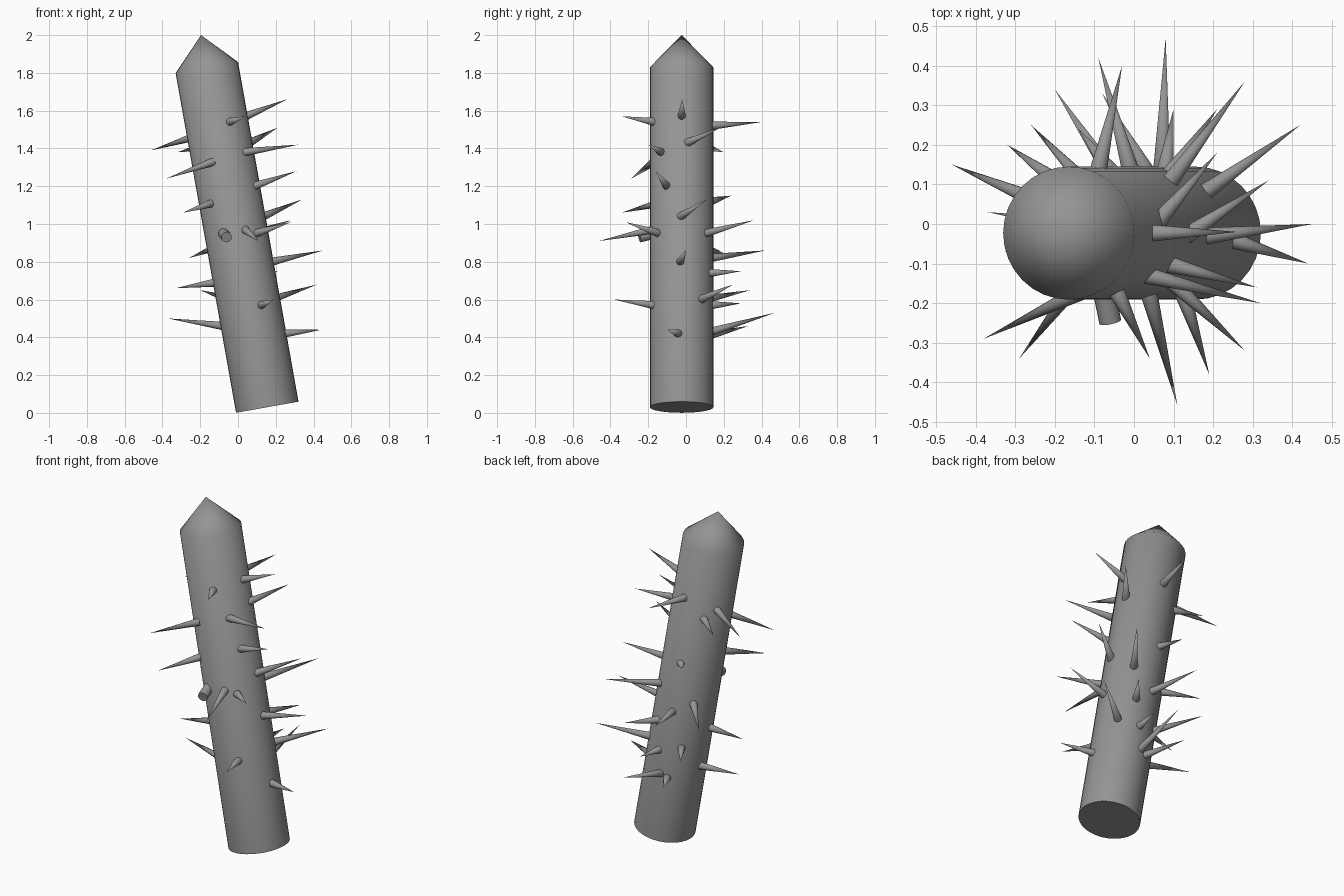
import bpy, bmesh, math
from mathutils import Vector

if "Cube" in bpy.data.objects:
    bpy.data.objects.remove(bpy.data.objects["Cube"])

# One plain grey material
grey = bpy.data.materials.new("plain grey")
grey.use_nodes = True
grey.diffuse_color = (0.3, 0.3, 0.3, 1)
grey.node_tree.nodes["Principled BSDF"].inputs["Base Color"].default_value = grey.diffuse_color

RADIUS = 0.168
FOOT = Vector((0.155, -0.023, 0.03))
SHOULDER = Vector((-0.165, -0.023, 1.828))
AXIS = (SHOULDER - FOOT).normalized()
BACK = Vector((0, 1, 0))
SIDE = BACK.cross(AXIS)


def finish(name, bm, start, direction):
    """Make a smooth grey object whose local z follows a direction."""
    mesh = bpy.data.meshes.new(name)
    bm.to_mesh(mesh)
    bm.free()
    mesh.materials.append(grey)
    ob = bpy.data.objects.new(name, mesh)
    bpy.context.collection.objects.link(ob)
    ob.location = start
    ob.rotation_mode = 'QUATERNION'
    ob.rotation_quaternion = direction.to_track_quat('Z', 'Y')
    bpy.ops.object.select_all(action='DESELECT')
    ob.select_set(True)
    bpy.context.view_layer.objects.active = ob
    bpy.ops.object.shade_smooth_by_angle(angle=math.radians(60))


def rod(name, start, end, base_radius, end_radius, sides, point=0):
    """Cylinder or cone between two places, with an optional pointed end."""
    reach = end - start
    bm = bmesh.new()
    bmesh.ops.create_cone(bm, cap_ends=True, segments=sides, radius1=base_radius,
                          radius2=end_radius, depth=reach.length)
    bmesh.ops.translate(bm, verts=bm.verts, vec=(0, 0, reach.length / 2))
    if point:
        bm.faces.ensure_lookup_table()
        cap = max(bm.faces, key=lambda f: f.calc_center_median().z)
        poked = bmesh.ops.poke(bm, faces=[cap])
        poked["verts"][0].co.z += point
    bm.normal_update()
    finish(name, bm, start, reach)


def shaft_point(angle, height, radius):
    """Place at an angle round the leaning shaft and a height above the ground."""
    a = math.radians(angle)
    out = (SIDE * math.cos(a) + BACK * math.sin(a)) * radius
    return FOOT + out + AXIS * ((height - FOOT.z - out.z) / AXIS.z)


def thorns(side, rows):
    """Each row: angle and height of the root, then the tip."""
    for n, (angle, height, *tip) in enumerate(rows, 1):
        root = shaft_point(angle, height, RADIUS - 0.012)
        rod(f"{side}_thorn_{n}", root, Vector(tip), 0.022, 0, 16)


# Leaning shaft with a pointed end
rod("shaft", FOOT, SHOULDER, RADIUS, RADIUS, 32, point=0.175)

# Thorns on each side, from top to bottom
thorns("left", [
    (0, 1.57, .26, -.02, 1.66),
    (11, 1.43, .21, .18, 1.51),
    (-30, 1.2, .31, -.16, 1.28),
    (-2, 1.04, .34, .11, 1.13),
    (-3, .8, .45, 0, .86),
    (40, .6, .42, .25, .68),
    (-6, .42, .44, -.1, .44)])
thorns("front", [
    (-65, 1.54, .04, -.34, 1.57),
    (-43, 1.38, .32, -.2, 1.42),
    (-110, 1.33, -.38, -.29, 1.24),
    (-130, 1.11, -.29, -.34, 1.06),
    (-72, .97, .11, -.46, .91),
    (-50, .95, .28, -.32, 1.01),
    (-67, .57, .19, -.38, .6)])
thorns("right", [
    (150, 1.46, -.46, .15, 1.39),
    (186, .69, -.33, -.07, .66),
    (176, .46, -.37, .03, .5)])
thorns("back", [
    (83, 1.52, -.03, .4, 1.54),
    (127, 1.41, -.32, .2, 1.38),
    (97, 1.12, -.14, .24, 1.15),
    (53, .95, .28, .36, 1.02),
    (135, .88, -.26, .25, .82),
    (98, .82, -.09, .42, .86),
    (68, .74, .21, .29, .75),
    (127, .6, -.2, .34, .65),
    (83, .57, .1, .29, .58),
    (95, .43, .08, .47, .53),
    (109, .41, -.08, .33, .46)])

# Short blunt stub on the front
rod("blunt_stub", shaft_point(-115, .95, RADIUS - 0.01), Vector((-.06, -.247, .93)),
    0.028, 0.028, 16)
